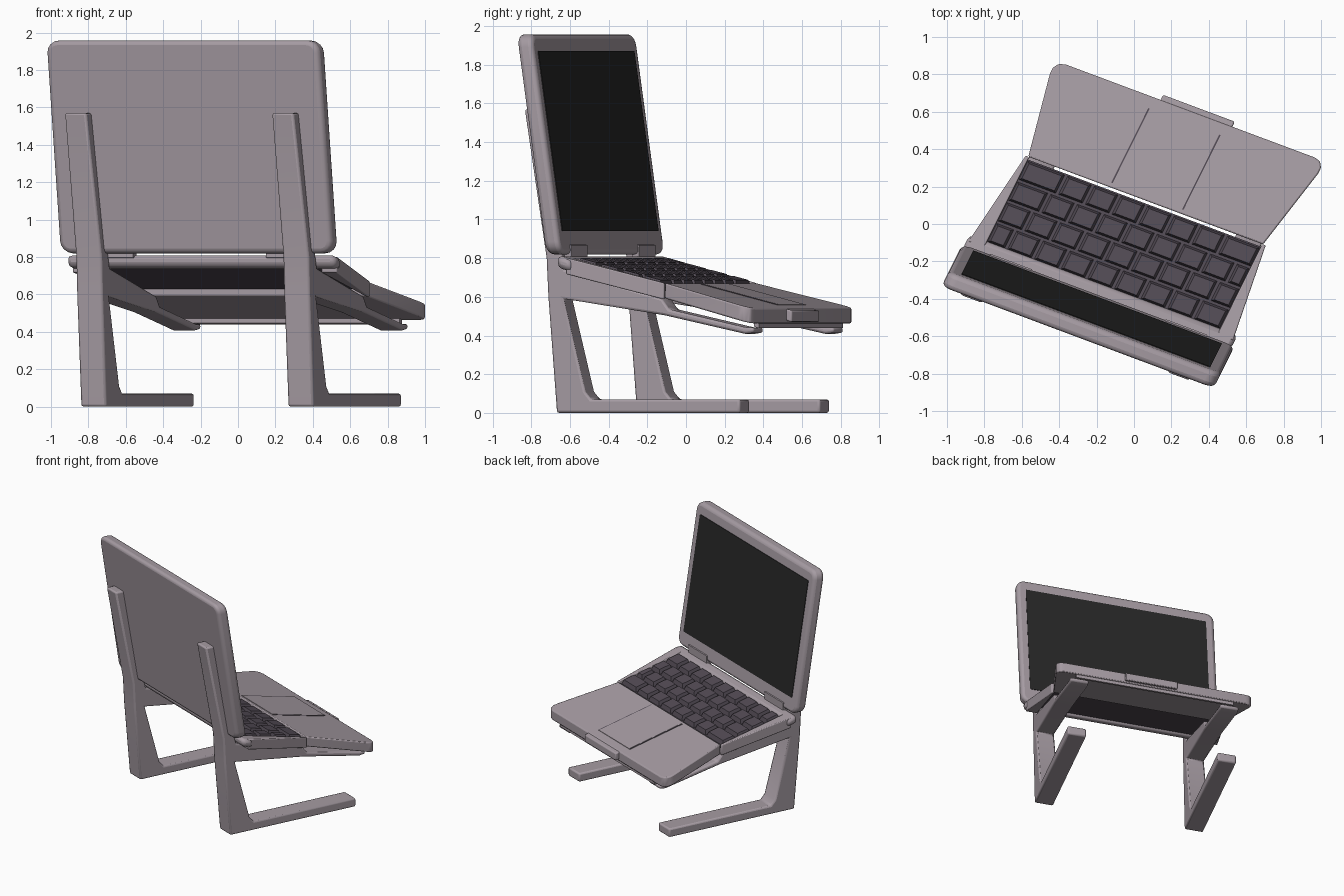
import bpy, bmesh, math
from mathutils import Vector

if "Cube" in bpy.data.objects:
    bpy.data.objects.remove(bpy.data.objects["Cube"])

# Skewed frame: U runs along the hinge, V runs from hinge to user
U = Vector((0.937, -0.350, 0))
V = Vector((0.446, 0.895, 0))


def place(a, b, z):
    return U * a + V * b + Vector((0, 0, z))


def deck(b):
    """Height of the sloping laptop deck."""
    return 0.80 - 0.243 * (b + 0.39)


def lean(z):
    """Depth of the tilted display's front face."""
    return -0.42 - 0.15 * (z - 0.81)


def material(name, rgb):
    m = bpy.data.materials.new(name)
    m.diffuse_color = (*rgb, 1)
    m.use_nodes = True
    m.node_tree.nodes["Principled BSDF"].inputs["Base Color"].default_value = m.diffuse_color
    return m


SHELL = material("warm grey shell", (0.38, 0.33, 0.365))
KEYS = material("dark plum keys", (0.085, 0.07, 0.09))
GLASS = material("black glass", (0.02, 0.02, 0.02))


def add_prism(bm, ring0, ring1):
    n = len(ring0)
    v0 = [bm.verts.new(p) for p in ring0]
    v1 = [bm.verts.new(p) for p in ring1]
    bm.faces.new(v0[::-1])
    bm.faces.new(v1)
    for i in range(n):
        j = (i + 1) % n
        bm.faces.new((v0[i], v0[j], v1[j], v1[i]))


def finish(name, bm, mat, bevel=0, segments=2):
    bmesh.ops.recalc_face_normals(bm, faces=bm.faces)
    me = bpy.data.meshes.new(name)
    bm.to_mesh(me)
    bm.free()
    ob = bpy.data.objects.new(name, me)
    bpy.context.collection.objects.link(ob)
    me.materials.append(mat)
    if bevel:
        mod = ob.modifiers.new("rounding", 'BEVEL')
        mod.width = bevel
        mod.segments = segments
        mod.limit_method = 'ANGLE'
        mod.angle_limit = math.radians(35)
        bpy.ops.object.select_all(action='DESELECT')
        ob.select_set(True)
        bpy.context.view_layer.objects.active = ob
        bpy.ops.object.shade_smooth_by_angle(angle=math.radians(40))
    return ob


def slab(name, outline, low, high, mat, bevel=0):
    """Plate following the deck, from an (a, b) outline."""
    bm = bmesh.new()
    add_prism(bm, [place(a, b, deck(b) + low) for a, b in outline],
              [place(a, b, deck(b) + high) for a, b in outline])
    return finish(name, bm, mat, bevel)


def rect(a0, a1, b0, b1):
    return [(a0, b0), (a1, b0), (a1, b1), (a0, b1)]


def rounded(a, z0, z1, r, steps=4):
    """Rounded rectangle in the (a, z) plane."""
    pts = []
    for k, (cx, cz) in enumerate([(a - r, z1 - r), (r - a, z1 - r),
                                  (r - a, z0 + r), (a - r, z0 + r)]):
        for i in range(steps + 1):
            t = math.pi / 2 * (k + i / steps)
            pts.append((cx + r * math.cos(t), cz + r * math.sin(t)))
    return pts


def panel(name, outline, back, front, mat, bevel=0):
    """Plate following the tilted display, from an (a, z) outline."""
    bm = bmesh.new()
    add_prism(bm, [place(a, lean(z) + back, z) for a, z in outline],
              [place(a, lean(z) + front, z) for a, z in outline])
    return finish(name, bm, mat, bevel, 3)


# Display lid and glass
panel("display_lid", rounded(0.777, 0.82, 1.957, 0.065), -0.088, 0, SHELL, 0.025)
panel("display_glass", rounded(0.71, 0.94, 1.87, 0.004, 1), -0.004, 0.004, GLASS)

# Palm rest, widening towards the user, with rounded front corners
palm = [(-0.67, 0.14), (0.67, 0.14), (0.765, 0.60), (0.765, 0.635), (0.745, 0.665),
        (0.71, 0.675), (-0.71, 0.675), (-0.745, 0.665), (-0.765, 0.635), (-0.765, 0.60)]
slab("palm_rest", palm, -0.08, 0, SHELL, 0.008)
slab("trackpad", rect(-0.2, 0.195, 0.165, 0.61), -0.002, 0.004, SHELL)
for a in (-0.205, 0.2):
    slab("trackpad_groove", rect(a - 0.004, a + 0.004, 0.165, 0.61), -0.002, 0.003, KEYS)
slab("front_lip", rect(-0.62, 0.62, 0.635, 0.665), -0.105, -0.07, SHELL)
slab("latch", rect(-0.17, 0.24, 0.66, 0.705), -0.065, -0.005, SHELL, 0.008)

# Hinge bar behind the keyboard, with two hinge knuckles
slab("hinge_bar", rect(-0.765, 0.765, -0.45, -0.365), -0.065, 0, SHELL, 0.025)
for s in (-1, 1):
    slab("hinge_knuckle", rect(s * 0.5 - 0.12, s * 0.5 + 0.12, -0.46, -0.42),
         -0.02, 0.06, SHELL)
    # Tapered side rail beside the keyboard
    slab("side_rail", [(s * 0.665, -0.40), (s * 0.755, -0.40),
                       (s * 0.685, 0.14), (s * 0.665, 0.14)], -0.085, 0, SHELL, 0.006)

# Keyboard tray and staggered key caps
slab("key_tray", rect(-0.67, 0.67, -0.375, 0.125), -0.045, -0.025, KEYS)
bm = bmesh.new()
rows, pitch, depth = 4, 0.152, 0.124
for r in range(rows):
    b0 = -0.372 + r * depth
    edges = [-0.67]
    x = -0.67 + pitch * (0.75, 1.0, 1.25, 1.5)[r]
    while x < 0.67 - 0.08:
        edges.append(x)
        x += pitch
    edges.append(0.67)
    for a0, a1 in zip(edges, edges[1:]):
        lo = rect(a0 + 0.008, a1 - 0.008, b0 + 0.007, b0 + depth - 0.007)
        hi = rect(a0 + 0.021, a1 - 0.021, b0 + 0.018, b0 + depth - 0.018)
        add_prism(bm, [place(a, b, deck(b) - 0.026) for a, b in lo],
                  [place(a, b, deck(b) + 0.008) for a, b in hi])
finish("key_caps", bm, KEYS)

# Stand sides: foot, upright, laptop arm and display support in one (b, z) profile
profile = [(-0.49, 0), (0.57, 0), (0.57, 0.07), (-0.29, 0.07), (-0.325, 0.11),
           (-0.45, 0.59), (0.13, 0.505), (0.60, 0.408), (0.65, 0.415), (0.65, 0.442),
           (0.60, 0.442), (0.16, 0.535), (0.12, 0.59), (-0.44, 0.74), (-0.47, 0.85),
           (-0.61, 1.57), (-0.685, 1.57), (-0.55, 0.80), (-0.54, 0.60)]
for name, c in (("left_stand", -0.592), ("right_stand", 0.59)):
    bm = bmesh.new()
    add_prism(bm, [place(c - 0.073, b, z) for b, z in profile],
              [place(c + (0.05 if z > 1 else 0.073), b, z) for b, z in profile])
    finish(name, bm, SHELL, 0.012)
